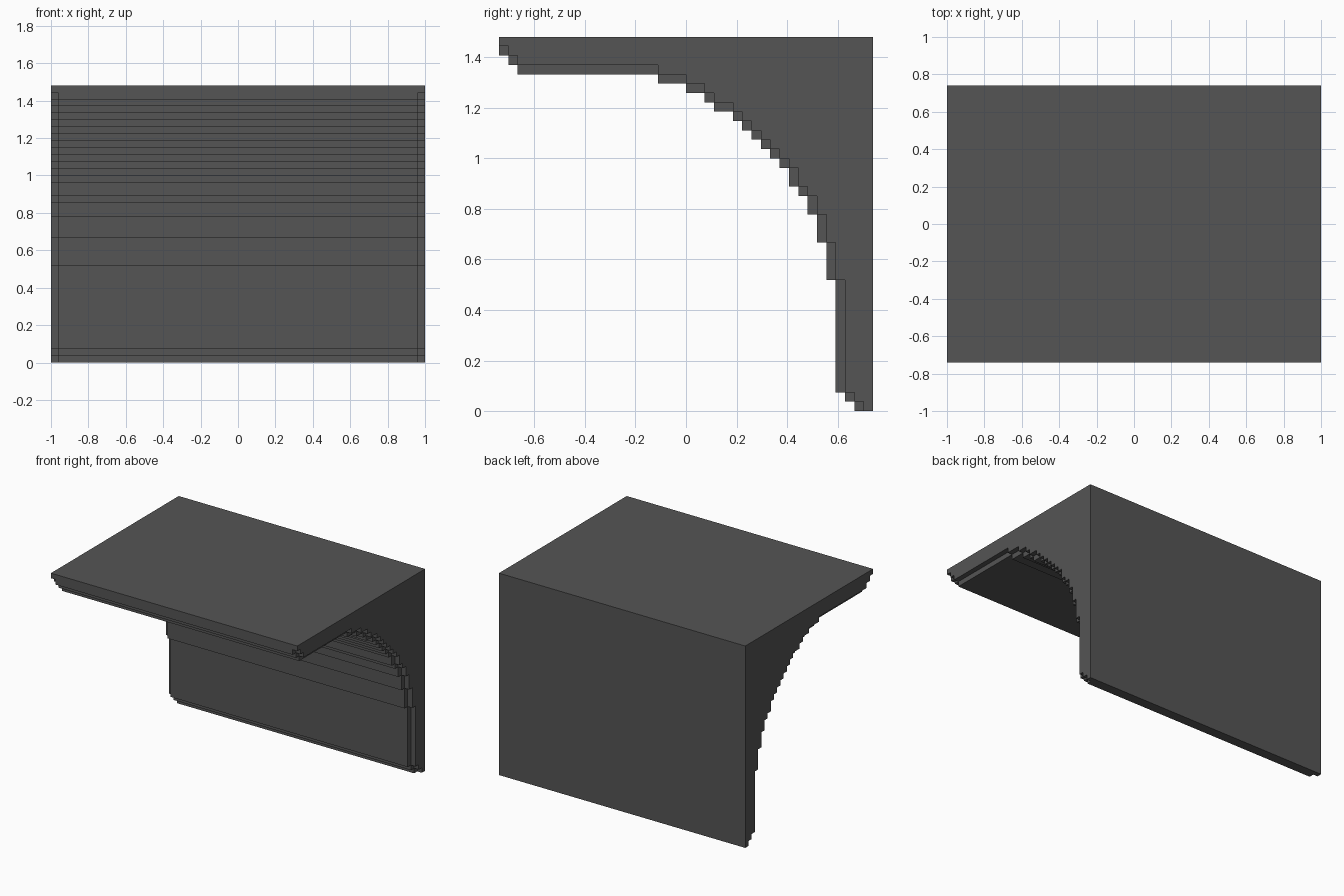
import bpy, bmesh

if "Cube" in bpy.data.objects:
    bpy.data.objects.remove(bpy.data.objects["Cube"])

U = 2 / 54            # one grid step of the blocky design
HALF = 27             # half width in steps

# Stepped underside: (y where the step begins, z of its underside), front to back
STEPS = [(-20, 38), (-19, 37), (-18, 36), (-3, 35), (0, 34), (2, 33), (3, 32),
         (5, 31), (6, 30), (7, 29), (8, 28), (9, 27), (10, 26), (11, 24),
         (12, 23), (13, 21), (14, 18), (15, 14), (16, 2), (17, 1), (18, 0)]
BACK_STEP = 19

grey = bpy.data.materials.new("dark grey stone")
grey.diffuse_color = (0.09, 0.09, 0.09, 1)
grey.use_nodes = True
grey.node_tree.nodes["Principled BSDF"].inputs["Base Color"].default_value = grey.diffuse_color


def extrude_profile(bm, profile, half):
    """Extrude a (y, z) outline along x, symmetric about x = 0."""
    verts = [bm.verts.new((-half * U, y * U, z * U)) for y, z in profile]
    face = bm.faces.new(verts)
    res = bmesh.ops.extrude_face_region(bm, geom=[face], use_keep_orig=True)
    moved = [g for g in res["geom"] if isinstance(g, bmesh.types.BMVert)]
    bmesh.ops.translate(bm, verts=moved, vec=(2 * half * U, 0, 0))


def finish(bm, name):
    bmesh.ops.recalc_face_normals(bm, faces=bm.faces)
    mesh = bpy.data.meshes.new(name)
    bm.to_mesh(mesh)
    bm.free()
    mesh.materials.append(grey)
    bpy.context.collection.objects.link(bpy.data.objects.new(name, mesh))


# Spans of each step with its lower and upper heights
ends = [y for y, _ in STEPS[1:]] + [BACK_STEP]
tops = [39] + [z for _, z in STEPS[:-1]]
spans = [(y, e, z, t) for (y, z), e, t in zip(STEPS, ends, tops)]

# Main body: full width, with the shallower stepped curve
outline = [(-20, 40)]
for y, e, z, t in spans:
    outline += [(y, t), (e, t)]
outline += [(BACK_STEP, 0), (20, 0), (20, 40)]
bm = bmesh.new()
extrude_profile(bm, outline, HALF)
finish(bm, "bracket_body")

# Raised lining: one bar per step, set in one step from both ends
bm = bmesh.new()
for y, e, z, t in spans:
    extrude_profile(bm, [(y, z), (e, z), (e, t), (y, t)], HALF - 1)
finish(bm, "stepped_arch_lining")
